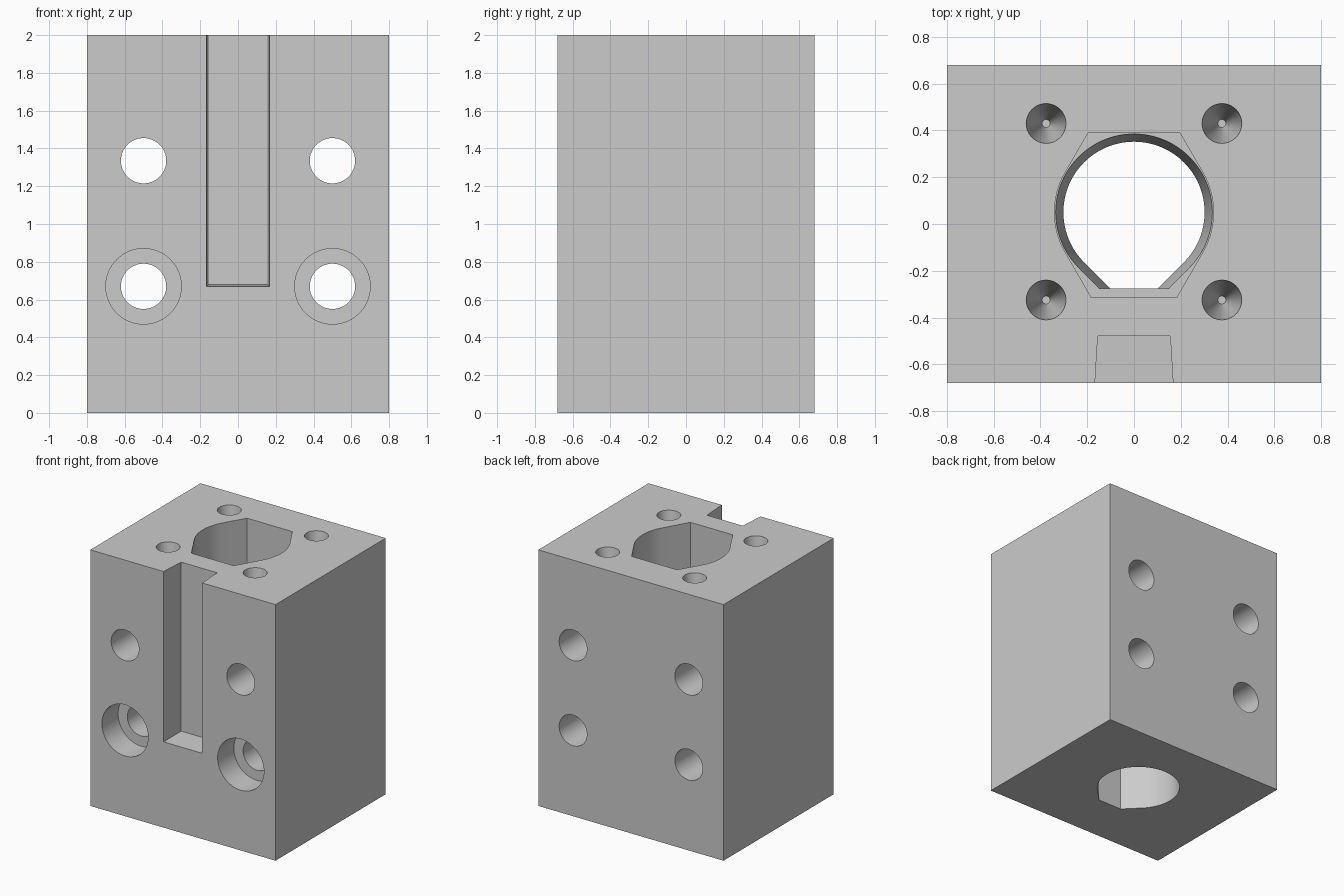
import bpy
import bmesh
from math import cos, sin, radians, pi, sqrt

if "Cube" in bpy.data.objects:
    bpy.data.objects.remove(bpy.data.objects["Cube"])

grey = bpy.data.materials.new("plain_grey")
grey.use_nodes = True
grey.diffuse_color = (0.6, 0.6, 0.6, 1)
grey.node_tree.nodes["Principled BSDF"].inputs["Base Color"].default_value = (0.6, 0.6, 0.6, 1)


def loft(name, rings):
    """Closed solid through a stack of matching rings of 3D points."""
    bm = bmesh.new()
    rows = [[bm.verts.new(p) for p in ring] for ring in rings]
    n = len(rows[0])
    for low, high in zip(rows, rows[1:]):
        for i in range(n):
            j = (i + 1) % n
            bm.faces.new((low[i], low[j], high[j], high[i]))
    bm.faces.new(rows[0][::-1])
    bm.faces.new(rows[-1])
    bmesh.ops.recalc_face_normals(bm, faces=bm.faces)
    mesh = bpy.data.meshes.new(name)
    bm.to_mesh(mesh)
    bm.free()
    mesh.materials.append(grey)
    obj = bpy.data.objects.new(name, mesh)
    bpy.context.collection.objects.link(obj)
    return obj


def arc(r, start, end, steps):
    return [(r * cos(a), r * sin(a)) for a in
            (radians(start + (end - start) * i / steps) for i in range(steps + 1))]


def circle(r, steps=64):
    return [(r * cos(2 * pi * i / steps), r * sin(2 * pi * i / steps)) for i in range(steps)]


def rect(x, low, high):
    return [(-x, low), (x, low), (x, high), (-x, high)]


def upright(points, z, x=0, y=0):
    return [(x + u, y + v, z) for u, v in points]


def facing(points, y, x=0, z=0):
    return [(x + u, y, z + v) for u, v in points]


def bore(r, flat=-0.325):
    # round bore whose front runs along 45 degree tangents into a flat
    x = r * sqrt(2) + flat
    return [(x, flat)] + arc(r, -45, 225, 72) + [(-x, flat)]


BORE_Y = 0.05
HALF_X, HALF_Y = 0.8, 0.68

# Main block
block = loft("drilled_block", [upright(rect(HALF_X, -HALF_Y, HALF_Y), z) for z in (0, 2)])
cutters = []

# Central bore with a tapered shoulder
cutters.append(loft("bore_cutter", [
    upright(bore(r), z, y=BORE_Y)
    for r, z in ((0.302, -0.1), (0.302, 0.75), (0.335, 1.0), (0.335, 1.2))]))

# Hexagonal pocket with its side corners rounded
right_side = [(0.182, -0.365)] + arc(0.34, -30, 30, 16) + [(0.196, 0.34)]
pocket = right_side + [(-u, v) for u, v in reversed(right_side)]
cutters.append(loft("pocket_cutter", [upright(pocket, z, y=BORE_Y) for z in (1.0, 2.1)]))

# Tapered slot in the front
cutters.append(loft("slot_cutter", [
    facing(rect(0.171, 0.666, 2.1), -0.75),
    facing(rect(0.155, 0.68, 2.1), -0.48)]))

for side in (-1, 1):
    # Through holes, the lower pair counterbored from the front
    x = side * 0.5
    cutters.append(loft("upper_hole_cutter", [facing(circle(0.12), y, x, 1.335) for y in (-0.8, 0.8)]))
    cutters.append(loft("lower_hole_cutter", [
        facing(circle(r), y, x, 0.67)
        for r, y in ((0.2, -0.8), (0.2, -0.48), (0.12, -0.48), (0.12, 0.8))]))
    # Tapered screw holes in the top
    for y in (-0.325, 0.43):
        cutters.append(loft("screw_hole_cutter", [
            upright(circle(r, 48), z, side * 0.376, y)
            for r, z in ((0.017, 1.5), (0.085, 2.0), (0.085, 2.1))]))

# Cut everything out of the block
bpy.context.view_layer.objects.active = block
for cutter in cutters:
    cutter.hide_render = True
    cut = block.modifiers.new("cut", "BOOLEAN")
    cut.operation = "DIFFERENCE"
    cut.solver = "EXACT"
    cut.object = cutter
    bpy.ops.object.modifier_apply(modifier=cut.name)
    bpy.data.objects.remove(cutter)

bpy.ops.object.select_all(action="DESELECT")
block.select_set(True)
bpy.ops.object.shade_smooth_by_angle(angle=radians(25))
